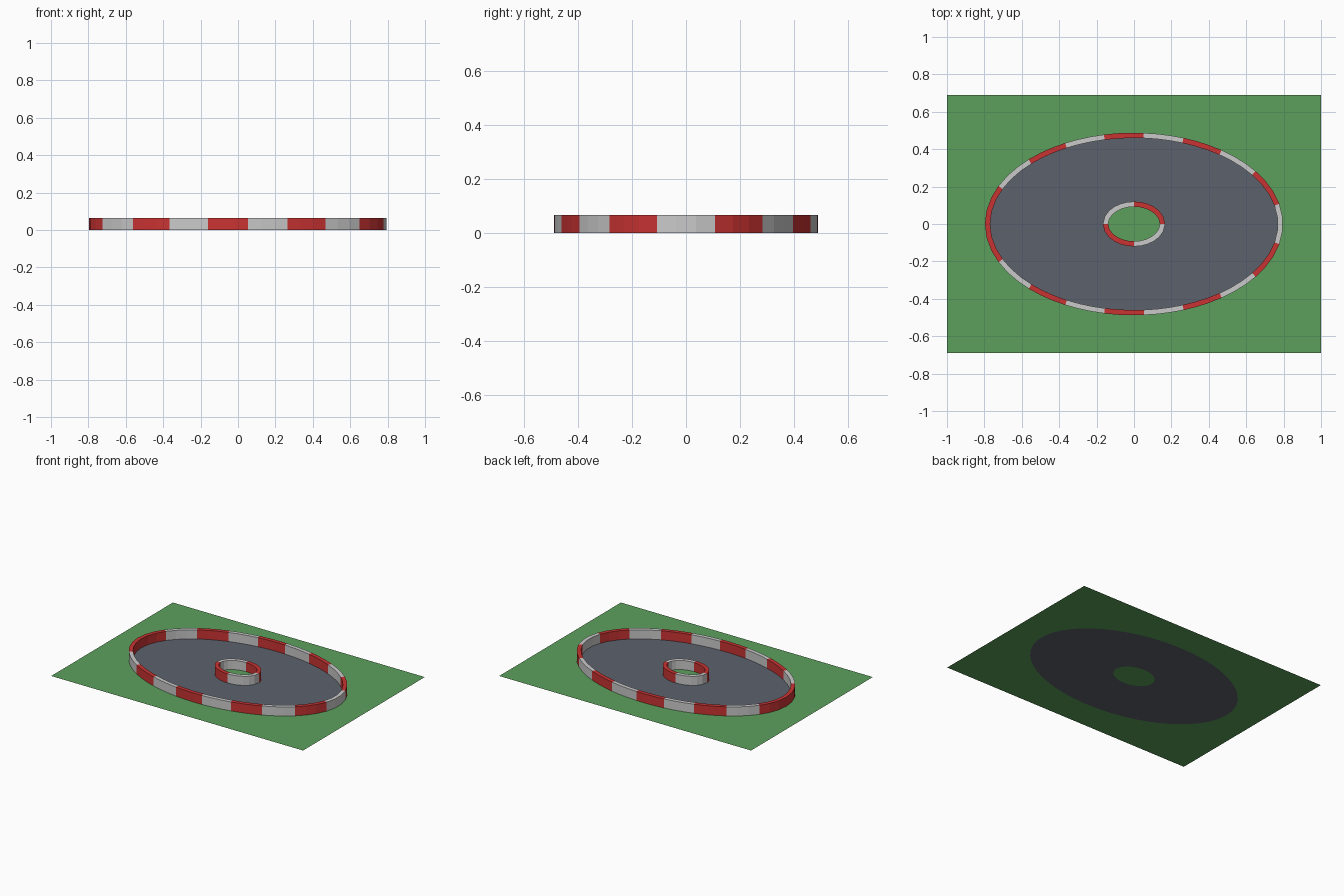
import bpy, bmesh, math
from mathutils import Vector

cube = bpy.data.objects.get("Cube")
if cube:
    bpy.data.objects.remove(cube, do_unlink=True)

WALL_HEIGHT = 0.065
WALL_WIDTH = 0.028


def material(name, color):
    mat = bpy.data.materials.new(name)
    mat.use_nodes = True
    mat.diffuse_color = (*color, 1)
    mat.node_tree.nodes["Principled BSDF"].inputs["Base Color"].default_value = (*color, 1)
    return mat


grass = material("grass green", (0.107, 0.347, 0.107))
asphalt = material("asphalt grey", (0.107, 0.12, 0.15))
red = material("barrier red", (0.59, 0.033, 0.033))
white = material("barrier white", (0.59, 0.59, 0.59))


def ellipse(a, b, count):
    """Points and outward normals at equal distances, starting at the -x end."""
    def at(t):
        return Vector((-a * math.cos(t), -b * math.sin(t), 0))
    fine = 4000
    angles = [math.tau * i / fine for i in range(fine + 1)]
    lengths = [0.0]
    for t0, t1 in zip(angles, angles[1:]):
        lengths.append(lengths[-1] + (at(t1) - at(t0)).length)
    result, j = [], 0
    for i in range(count):
        while lengths[j] < lengths[-1] * i / count:
            j += 1
        p = at(angles[j])
        result.append((p, Vector((p.x / a ** 2, p.y / b ** 2, 0)).normalized()))
    return result


def finish(bm, name, mats):
    mesh = bpy.data.meshes.new(name)
    bm.to_mesh(mesh)
    bm.free()
    for mat in mats:
        mesh.materials.append(mat)
    obj = bpy.data.objects.new(name, mesh)
    bpy.context.collection.objects.link(obj)


def flat_area(name, mat, *loops):
    """Flat sheet at ground level bounded by one outline and an optional hole."""
    bm = bmesh.new()
    edges = []
    for loop in loops:
        verts = [bm.verts.new(p) for p in loop]
        edges += [bm.edges.new((v, verts[i - 1])) for i, v in enumerate(verts)]
    bmesh.ops.triangle_fill(bm, edges=edges, use_beauty=True, normal=(0, 0, 1))
    for face in bm.faces:
        face.normal_update()
        if face.normal.z < 0:
            face.normal_flip()
    finish(bm, name, [mat])


def barrier(name, path, steps):
    """Wall following the path, alternating colour every few steps."""
    bm = bmesh.new()
    half, up = WALL_WIDTH / 2, Vector((0, 0, WALL_HEIGHT))
    rows = []
    for p, n in path:
        outer, inner = p + n * half, p - n * half
        rows.append([bm.verts.new(q) for q in (outer, outer + up, inner + up, inner)])
    for i, row in enumerate(rows):
        nxt = rows[(i + 1) % len(rows)]
        for k in range(3):
            face = bm.faces.new((row[k], nxt[k], nxt[k + 1], row[k + 1]))
            face.material_index = (i // steps) % 2
    finish(bm, name, [red, white])


# Centre lines of the two barriers
outer_path = ellipse(0.783, 0.474, 19 * 3)
inner_path = ellipse(0.152, 0.106, 4 * 6)
outer_line = [p for p, n in outer_path]
inner_line = [p for p, n in inner_path]

# Ground, track and central island
corners = [Vector((x, y, 0)) for x, y in ((-1, -0.69), (1, -0.69), (1, 0.69), (-1, 0.69))]
flat_area("grass_field", grass, corners, outer_line)
flat_area("track_surface", asphalt, outer_line, inner_line)
flat_area("central_island", grass, inner_line)

# Striped barriers
barrier("outer_barrier", outer_path, 3)
barrier("inner_barrier", inner_path, 6)
